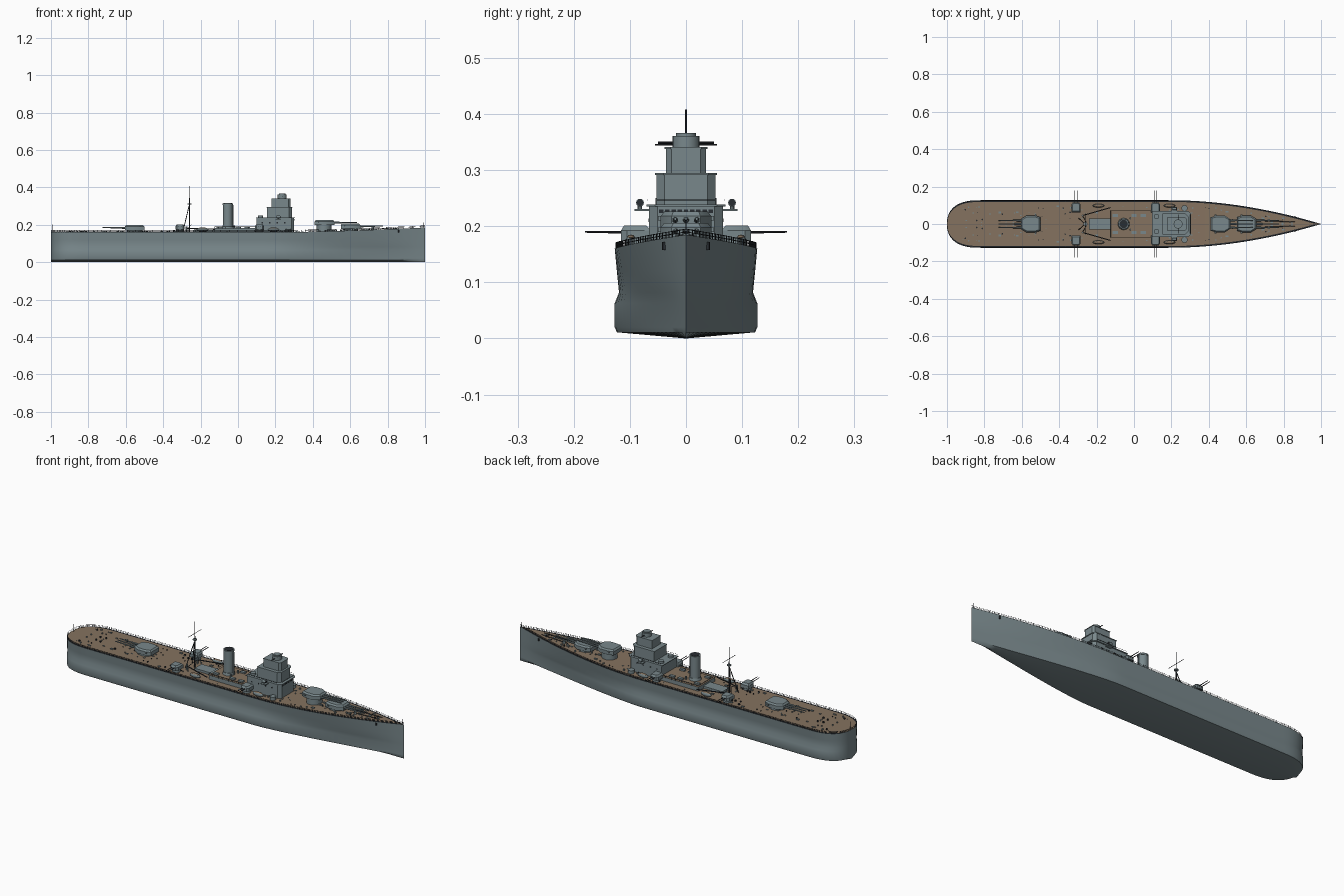
import bpy, bmesh, math, random
from mathutils import Vector, Matrix

if "Cube" in bpy.data.objects:
    bpy.data.objects.remove(bpy.data.objects["Cube"])
random.seed(4)


def material(name, rgb):
    m = bpy.data.materials.new(name)
    m.use_nodes = True
    m.diffuse_color = (*rgb, 1)
    m.node_tree.nodes["Principled BSDF"].inputs["Base Color"].default_value = (*rgb, 1)
    return m


MATS = [material("warship grey", (0.19, 0.245, 0.26)),
        material("deck wood", (0.235, 0.17, 0.115)),
        material("dark metal", (0.022, 0.026, 0.032))]
GREY, WOOD, DARK = range(3)


class Part:
    """Collects solids into one mesh object."""

    def __init__(self, name):
        self.name, self.bm = name, bmesh.new()

    def prism(self, outline, z0, z1, mat=GREY, top=None, taper=1.0):
        c = sum((Vector(p) for p in outline), Vector((0, 0))) / len(outline)
        low = [self.bm.verts.new((x, y, z0)) for x, y in outline]
        high = [self.bm.verts.new((*(c + (Vector(p) - c) * taper), z1)) for p in outline]
        n = len(low)
        faces = [self.bm.faces.new((low[i], low[(i + 1) % n], high[(i + 1) % n], high[i])) for i in range(n)]
        faces.append(self.bm.faces.new(low[::-1]))
        lid = self.bm.faces.new(high)
        for f in faces:
            f.material_index = mat
        lid.material_index = mat if top is None else top

    def box(self, x0, x1, y0, y1, z0, z1, mat=GREY, top=None):
        self.prism([(x0, y0), (x1, y0), (x1, y1), (x0, y1)], z0, z1, mat, top)

    def tube(self, a, b, r, mat=GREY, sides=6, r2=None):
        a, b = Vector(a), Vector(b)
        turn = (b - a).to_track_quat('Z', 'Y').to_matrix().to_4x4()
        g = bmesh.ops.create_cone(self.bm, cap_ends=True, segments=sides, radius1=r,
                                  radius2=r if r2 is None else r2, depth=(b - a).length,
                                  matrix=Matrix.Translation((a + b) / 2) @ turn)
        for f in {f for v in g["verts"] for f in v.link_faces}:
            f.material_index = mat

    def ball(self, c, size, mat=GREY):
        g = bmesh.ops.create_uvsphere(self.bm, u_segments=12, v_segments=8, radius=1,
                                      matrix=Matrix.Translation(c) @ Matrix.Diagonal((*size, 1)))
        for f in {f for v in g["verts"] for f in v.link_faces}:
            f.material_index = mat

    def done(self, angle=35):
        bmesh.ops.recalc_face_normals(self.bm, faces=self.bm.faces)
        me = bpy.data.meshes.new(self.name)
        self.bm.to_mesh(me)
        self.bm.free()
        for m in MATS:
            me.materials.append(m)
        ob = bpy.data.objects.new(self.name, me)
        bpy.context.collection.objects.link(ob)
        bpy.ops.object.select_all(action='DESELECT')
        ob.select_set(True)
        bpy.context.view_layer.objects.active = ob
        bpy.ops.object.shade_smooth_by_angle(angle=math.radians(angle))


# Hull lines: half width of deck and of lower bulge, and deck height
def fore(x):
    return max(0, (x - 0.2) / 0.8)


def stern(x):
    return max(0, 1 - max(0, (-0.82 - x) / 0.18) ** 2.6) ** 0.42


def beam(x):
    return 0.127 * (1 - fore(x) ** 1.9) * stern(x)


def bulge(x):
    t = fore(x)
    return 0.127 * (1 - t ** 1.7) * (1 - 0.35 * t) * stern(x)


def deck(x):
    return 0.16 + 0.025 * fore(x) ** 1.5


stations = [-0.82 - 0.18 * math.cos(math.pi / 2 * i / 10) for i in range(10)]
stations += [-0.82 + 1.82 * i / 40 for i in range(41)]

# Hull with bulge, dark waterway and planked deck
hull = Part("hull")
rings = []
for x in stations:
    b, w, h = bulge(x), beam(x), deck(x)
    step = 1 - fore(x)
    waist = (b + (w - b) * 0.3) * (1 - 0.06 * step)
    inner = max(0, w - 0.009)
    half = [(b * 0.97, 0.011), (b, 0.02), (b, 0.063), (waist, 0.082), (w * 0.5 + waist * 0.5, 0.12),
            (w, h), (inner, h)]
    ring = [(0, 0)] + half + [(-y, z) for y, z in reversed(half)]
    rings.append([hull.bm.verts.new((x, y, z)) for y, z in ring])
n = len(rings[0])
for r, s in zip(rings, rings[1:]):
    for i in range(n):
        f = hull.bm.faces.new((r[i], r[(i + 1) % n], s[(i + 1) % n], s[i]))
        f.material_index = WOOD if i == 7 else DARK if i in (6, 8) else GREY
bmesh.ops.remove_doubles(hull.bm, verts=hull.bm.verts, dist=1e-5)
hull.done(48)

# Deck edge rails, staffs and anchors
rails = Part("deck_rails")
for s in (-1, 1):
    edge = [Vector((x, s * max(0, beam(x) - 0.002), deck(x))) for x in stations]
    for a, b in zip(edge, edge[1:]):
        for h in (0.005, 0.01):
            up = Vector((0, 0, h))
            rails.tube(a + up, b + up, 0.0007, DARK, 4)
        for p in (a, (a + b) / 2):
            rails.tube(p, p + Vector((0, 0, 0.011)), 0.0008, DARK, 4)
    x = 0.86
    rails.tube((x, s * beam(x), 0.172), (x, s * beam(x), 0.158), 0.004, DARK, 6)
rails.tube((0.99, 0, 0.18), (0.99, 0, 0.212), 0.001, DARK)
rails.tube((-0.99, 0, 0.16), (-0.99, 0, 0.2), 0.001, DARK)
rails.done()


# Main gun turrets, direction d along x
def main_turret(name, x, z, d, base):
    t = Part(name)
    t.tube((x, 0, base), (x, 0, z + 0.002), 0.04, GREY, 24)
    plan = [(-0.05, -0.036), (-0.02, -0.045), (0.025, -0.045), (0.055, -0.026),
            (0.055, 0.026), (0.025, 0.045), (-0.02, 0.045), (-0.05, 0.036)]
    plan = [(x + d * px, py) for px, py in plan]
    t.prism(plan, z, z + 0.02)
    t.prism(plan, z + 0.02, z + 0.028, taper=0.86)
    t.box(x - d * 0.03, x - d * 0.02, -0.05, 0.05, z + 0.012, z + 0.02)
    for y in (-0.019, 0, 0.019):
        t.tube((x + d * 0.05, y, z + 0.013), (x + d * 0.1, y, z + 0.014), 0.0055, GREY, 10, 0.0038)
        t.tube((x + d * 0.1, y, z + 0.014), (x + d * 0.175, y, z + 0.015), 0.0036, GREY, 10, 0.0026)
    t.done()


main_turret("front_turret", 0.6, 0.178, 1, 0.165)
main_turret("raised_front_turret", 0.46, 0.198, 1, 0.16)
main_turret("rear_turret", -0.55, 0.17, -1, 0.158)

# Secondary gun mounts on both sides
for s, side in ((1, "left"), (-1, "right")):
    for x, place in ((0.115, "forward"), (-0.31, "aft")):
        m = Part(f"{side}_{place}_secondary_mount")
        m.tube((x, s * 0.088, 0.158), (x, s * 0.088, 0.176), 0.021, GREY, 16)
        plan = [(x - 0.024, s * 0.062), (x + 0.024, s * 0.062), (x + 0.024, s * 0.105),
                (x + 0.016, s * 0.116), (x - 0.016, s * 0.116), (x - 0.024, s * 0.105)]
        m.prism(plan, 0.174, 0.192)
        m.prism(plan, 0.192, 0.201, taper=0.75)
        for dx in (-0.007, 0.007):
            m.tube((x + dx, s * 0.11, 0.189), (x + dx, s * 0.18, 0.19), 0.0022, DARK, 8, 0.0015)
        m.done()

# Long deckhouse with rail, lockers and vents
house = Part("deckhouse")
house.box(-0.125, 0.13, -0.072, 0.072, 0.158, 0.182, GREY, WOOD)
house.box(-0.24, -0.125, -0.03, 0.03, 0.158, 0.172)
for s in (-1, 1):
    house.tube((-0.125, s * 0.072, 0.19), (0.1, s * 0.072, 0.19), 0.001, DARK, 4)
    for i in range(12):
        x = -0.125 + i * 0.02
        house.tube((x, s * 0.072, 0.18), (x, s * 0.072, 0.19), 0.0008, DARK, 4)
    for x in (-0.1, 0.0, 0.05):
        house.box(x - 0.014, x + 0.014, s * 0.045 - 0.008, s * 0.045 + 0.008, 0.18, 0.19)
    house.tube((-0.02, s * 0.03, 0.18), (-0.02, s * 0.03, 0.197), 0.005, GREY, 10)
house.tube((-0.125, -0.072, 0.19), (-0.125, 0.072, 0.19), 0.001, DARK, 4)
house.done()

# Funnel with dark mouth and steam pipe
funnel = Part("funnel")
funnel.tube((-0.055, 0, 0.18), (-0.055, 0, 0.195), 0.032, GREY, 24, 0.028)
funnel.tube((-0.055, 0, 0.195), (-0.055, 0, 0.312), 0.026, GREY, 24)
funnel.tube((-0.055, 0, 0.306), (-0.055, 0, 0.314), 0.0275, GREY, 24)
funnel.tube((-0.055, 0, 0.313), (-0.055, 0, 0.3155), 0.022, DARK, 24)
funnel.tube((-0.026, 0, 0.18), (-0.026, 0, 0.305), 0.003, GREY, 8)
funnel.done()


# Stepped bridge tower
def tier(x0, x1, w, cut=0.015):
    return [(x0, -w), (x1 - cut, -w), (x1, -w + cut), (x1, w - cut), (x1 - cut, w), (x0, w)]


tower = Part("bridge_tower")
tower.prism(tier(0.1, 0.3, 0.066), 0.158, 0.235)
tower.prism(tier(0.095, 0.305, 0.07), 0.235, 0.239)
tower.prism(tier(0.155, 0.288, 0.053), 0.239, 0.293)
tower.prism(tier(0.152, 0.291, 0.055), 0.291, 0.295)
tower.prism(tier(0.18, 0.28, 0.036, 0.01), 0.295, 0.34)
tower.prism(tier(0.178, 0.282, 0.038, 0.01), 0.338, 0.341)
tower.tube((0.236, 0, 0.34), (0.236, 0, 0.361), 0.024, GREY, 20)
tower.tube((0.236, 0, 0.361), (0.236, 0, 0.366), 0.018, GREY, 20)
tower.tube((0.236, -0.05, 0.349), (0.236, 0.05, 0.349), 0.002, DARK, 8)
for k in range(9):
    y = (k - 4) * 0.011
    tower.box(0.299, 0.301, y - 0.004, y + 0.004, 0.224, 0.23, DARK)
for s in (-1, 1):
    for x in (0.13, 0.17, 0.21, 0.25):
        tower.box(x - 0.004, x + 0.004, s * 0.066 - 0.001, s * 0.066 + 0.001, 0.208, 0.214, DARK)
    tower.tube((0.1, s * 0.069, 0.247), (0.285, s * 0.069, 0.247), 0.0008, DARK, 4)
    # Searchlight arms
    tower.box(0.2, 0.23, s * 0.06, s * 0.092, 0.227, 0.231)
    tower.tube((0.215, s * 0.082, 0.23), (0.215, s * 0.082, 0.237), 0.004, GREY, 8)
    tower.tube((0.205, s * 0.082, 0.242), (0.225, s * 0.082, 0.242), 0.007, GREY, 12)
    tower.tube((0.224, s * 0.082, 0.242), (0.227, s * 0.082, 0.242), 0.006, DARK, 12)
    # Light gun tubs beside the tower
    tower.tube((0.27, s * 0.085, 0.158), (0.27, s * 0.085, 0.178), 0.016, GREY, 16)
    tower.tube((0.12, s * 0.04, 0.238), (0.12, s * 0.04, 0.25), 0.014, GREY, 16)
tower.tube((0.3, -0.052, 0.247), (0.3, 0.052, 0.247), 0.0008, DARK, 4)
tower.done()

# Tripod mast with yards
mast = Part("tripod_mast")
mast.tube((-0.26, 0, 0.16), (-0.26, 0, 0.408), 0.0035, DARK, 8, 0.0015)
for s in (-1, 1):
    mast.tube((-0.295, s * 0.03, 0.16), (-0.262, 0, 0.3), 0.0022, DARK, 6)
mast.tube((-0.26, 0, 0.309), (-0.26, 0, 0.314), 0.011, GREY, 12)
mast.tube((-0.26, -0.055, 0.345), (-0.26, 0.055, 0.345), 0.0013, DARK, 6)
mast.done()

# Boat booms and ship's boats
boats = Part("boats_and_booms")
for s in (-1, 1):
    boats.tube((-0.275, s * 0.045, 0.18), (-0.125, s * 0.088, 0.176), 0.003, DARK, 6)
    boats.tube((-0.275, s * 0.045, 0.158), (-0.275, s * 0.045, 0.19), 0.005, GREY, 8)
    boats.tube((-0.275, s * 0.045, 0.175), (-0.25, 0, 0.2), 0.0015, DARK, 6)
    for x in (-0.19, 0.19):
        boats.ball((x, s * 0.098, 0.172), (0.032, 0.01, 0.012))
        boats.ball((x, s * 0.098, 0.18), (0.026, 0.007, 0.005), WOOD)
boats.done()

# Scattered bollards, hatches and vents
fittings = Part("deck_fittings")
for i in range(110):
    x = random.uniform(-0.92, 0.85)
    y = random.uniform(0.02, 0.9) * max(0.01, beam(x) - 0.018)
    z = deck(x)
    r = random.uniform(0.002, 0.005)
    for s in (-1, 1):
        if i % 3:
            fittings.tube((x, s * y, z - 0.002), (x, s * y, z + r * 1.6), r, GREY if i % 2 else DARK, 8)
        else:
            fittings.box(x - r * 1.6, x + r * 1.6, s * y - r, s * y + r, z - 0.002, z + r)
for s in (-1, 1):
    fittings.tube((0.7, s * 0.015, 0.178), (0.86, s * 0.012, 0.182), 0.0015, DARK, 4)
    fittings.tube((0.72, s * 0.02, 0.175), (0.72, s * 0.02, 0.187), 0.007, GREY, 12)
fittings.done()
